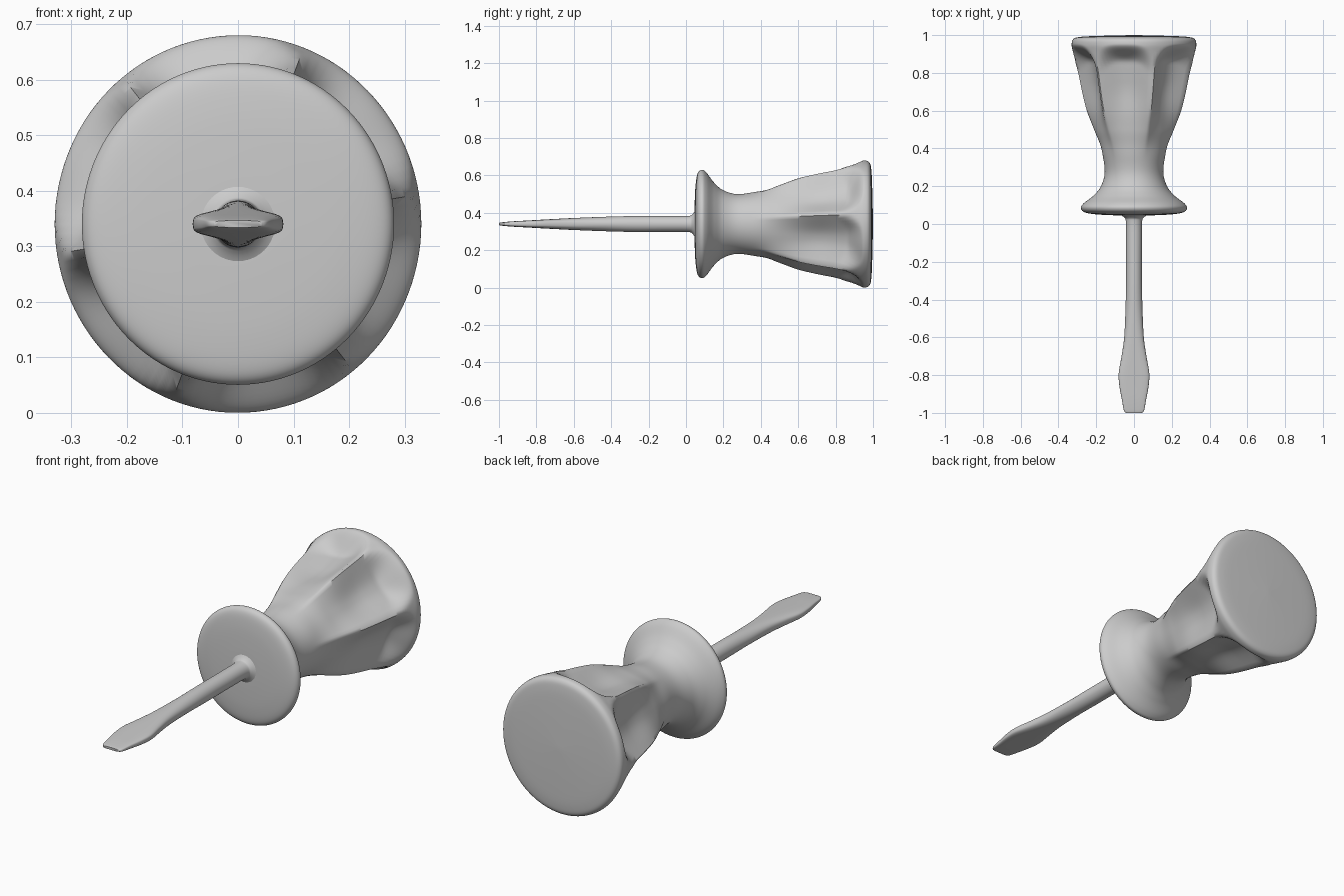
import bpy, bmesh, math

if "Cube" in bpy.data.objects:
    bpy.data.objects.remove(bpy.data.objects["Cube"])

CZ = 0.34          # height of the tool's long axis
SEG = 120


def smoothstep(a, b, x):
    x = max(0.0, min(1.0, (x - a) / (b - a)))
    return x * x * (3 - 2 * x)


def spline(pts, n):
    """Catmull-Rom curve through the control rows, n steps per span."""
    out = []
    for i in range(len(pts) - 1):
        a, b = pts[max(i - 1, 0)], pts[i]
        c, d = pts[i + 1], pts[min(i + 2, len(pts) - 1)]
        for k in range(n):
            t = k / n
            out.append([0.5 * (2 * q + (r - p) * t + (2 * p - 5 * q + 4 * r - s) * t * t
                               + (3 * q - p - 3 * r + s) * t ** 3)
                        for p, q, r, s in zip(a, b, c, d)])
    out.append(list(pts[-1]))
    return out


def loft(name, rows, section, seg, sharp):
    """Skin rings along y; section(row, angle) gives (x, z) about the axis."""
    bm = bmesh.new()
    rings = []
    for row in rows:
        ring = []
        for j in range(seg):
            x, z = section(row, 2 * math.pi * j / seg)
            ring.append(bm.verts.new((x, row[0], CZ + z)))
        rings.append(ring)
    for a, b in zip(rings, rings[1:]):
        for j in range(seg):
            k = (j + 1) % seg
            bm.faces.new((a[j], a[k], b[k], b[j]))
    bm.faces.new(rings[0][::-1])
    bm.faces.new(rings[-1])
    bmesh.ops.recalc_face_normals(bm, faces=bm.faces)
    mesh = bpy.data.meshes.new(name)
    bm.to_mesh(mesh)
    bm.free()
    ob = bpy.data.objects.new(name, mesh)
    bpy.context.collection.objects.link(ob)
    bpy.ops.object.select_all(action='DESELECT')
    ob.select_set(True)
    bpy.context.view_layer.objects.active = ob
    bpy.ops.object.shade_smooth_by_angle(angle=math.radians(sharp))
    return ob


# Handle: flange, waist and flared grip with six scooped flutes
handle_profile = [
    (0.045, 0.01), (0.046, 0.10), (0.051, 0.20), (0.062, 0.262), (0.085, 0.281),
    (0.11, 0.266), (0.15, 0.215), (0.20, 0.175), (0.28, 0.155), (0.40, 0.175),
    (0.50, 0.216), (0.60, 0.257), (0.70, 0.284), (0.80, 0.304), (0.90, 0.322),
    (0.95, 0.330), (0.98, 0.320), (0.991, 0.28), (0.996, 0.18), (1.0, 0.01)]


def handle_section(row, a):
    y, r = row
    # t is 0 in the middle of a flute and 1 on a ridge (ridges at 10 + 60k degrees)
    t = abs(((math.degrees(a) - 10) % 60) / 30 - 1)
    if 0.3 < y < 0.97:
        end = 0.955 - 0.09 * t ** 4
        r -= (0.085 * (1 - t ** 2.2) * smoothstep(0.34, 0.75, y)
              * (1 - smoothstep(end - 0.10, end, y)))
    return r * math.cos(a), 1.03 * r * math.sin(a)


loft("handle", spline(handle_profile, 8), handle_section, SEG, 60)

# Shaft and flat blade: rows of (y, half width, half height, squareness)
blade_rows = [
    (-1.0, 0.042, 0.006, 4), (-0.985, 0.054, 0.009, 4), (-0.93, 0.064, 0.014, 4),
    (-0.86, 0.077, 0.018, 4), (-0.79, 0.081, 0.022, 3.5), (-0.70, 0.066, 0.027, 3),
    (-0.60, 0.052, 0.032, 2.5), (-0.45, 0.045, 0.038, 2), (-0.30, 0.042, 0.042, 2),
    (-0.10, 0.042, 0.042, 2), (0.01, 0.043, 0.043, 2), (0.035, 0.052, 0.052, 2),
    (0.055, 0.085, 0.085, 2)]


def blade_section(row, a):
    y, w, h, p = row
    c, s = math.cos(a), math.sin(a)
    return (w * math.copysign(abs(c) ** (2 / p), c),
            h * math.copysign(abs(s) ** (2 / p), s))


loft("shaft_and_blade", spline(blade_rows, 5), blade_section, 40, 50)
